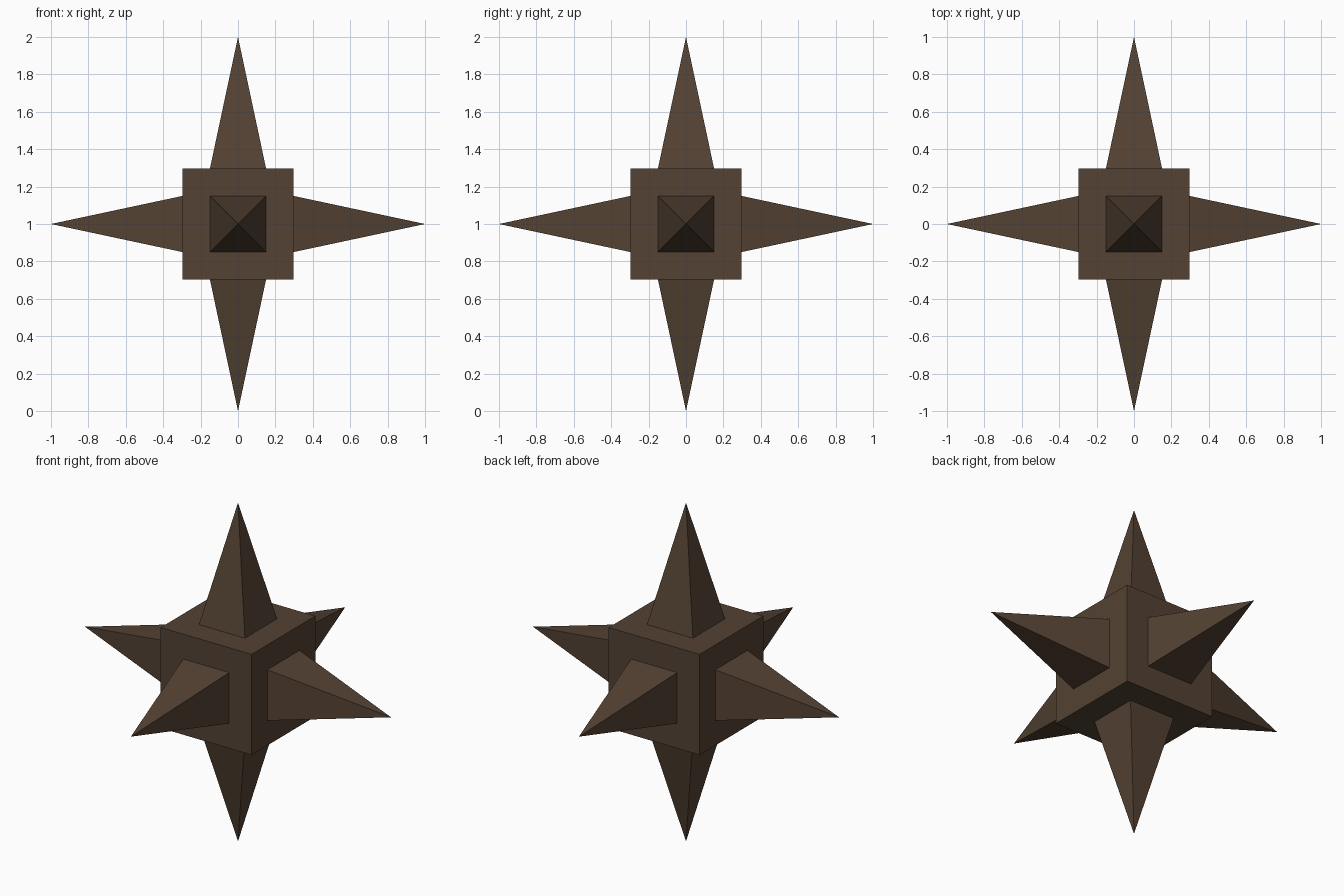
import bpy, bmesh
from mathutils import Vector

if "Cube" in bpy.data.objects:
    bpy.data.objects.remove(bpy.data.objects["Cube"])

CENTRE = Vector((0, 0, 1))
HALF = 0.297    # half width of the core cube
BASE = 0.15     # half width of each spike base

brown = bpy.data.materials.new("dark_brown")
brown.diffuse_color = (0.088, 0.054, 0.033, 1)
brown.use_nodes = True
brown.node_tree.nodes["Principled BSDF"].inputs["Base Color"].default_value = brown.diffuse_color


def add_object(name, bm):
    bmesh.ops.recalc_face_normals(bm, faces=bm.faces)
    mesh = bpy.data.meshes.new(name)
    bm.to_mesh(mesh)
    bm.free()
    mesh.materials.append(brown)
    obj = bpy.data.objects.new(name, mesh)
    obj.location = CENTRE
    bpy.context.collection.objects.link(obj)


# Core cube
bm = bmesh.new()
bmesh.ops.create_cube(bm, size=2 * HALF)
add_object("core", bm)


# Square pyramid spike on each face of the core
def spike(name, axis, sign):
    def point(along, u, v):
        p = Vector()
        p[axis], p[(axis + 1) % 3], p[(axis + 2) % 3] = sign * along, u, v
        return p
    bm = bmesh.new()
    base = [bm.verts.new(point(HALF, u * BASE, v * BASE))
            for u, v in ((-1, -1), (1, -1), (1, 1), (-1, 1))]
    tip = bm.verts.new(point(1.0, 0, 0))
    bm.faces.new(base)
    for i in range(4):
        bm.faces.new((base[i], base[(i + 1) % 4], tip))
    add_object(name, bm)


for axis, names in enumerate((("left", "right"), ("front", "back"), ("bottom", "top"))):
    for name, sign in zip(names, (-1, 1)):
        spike(name + "_spike", axis, sign)
